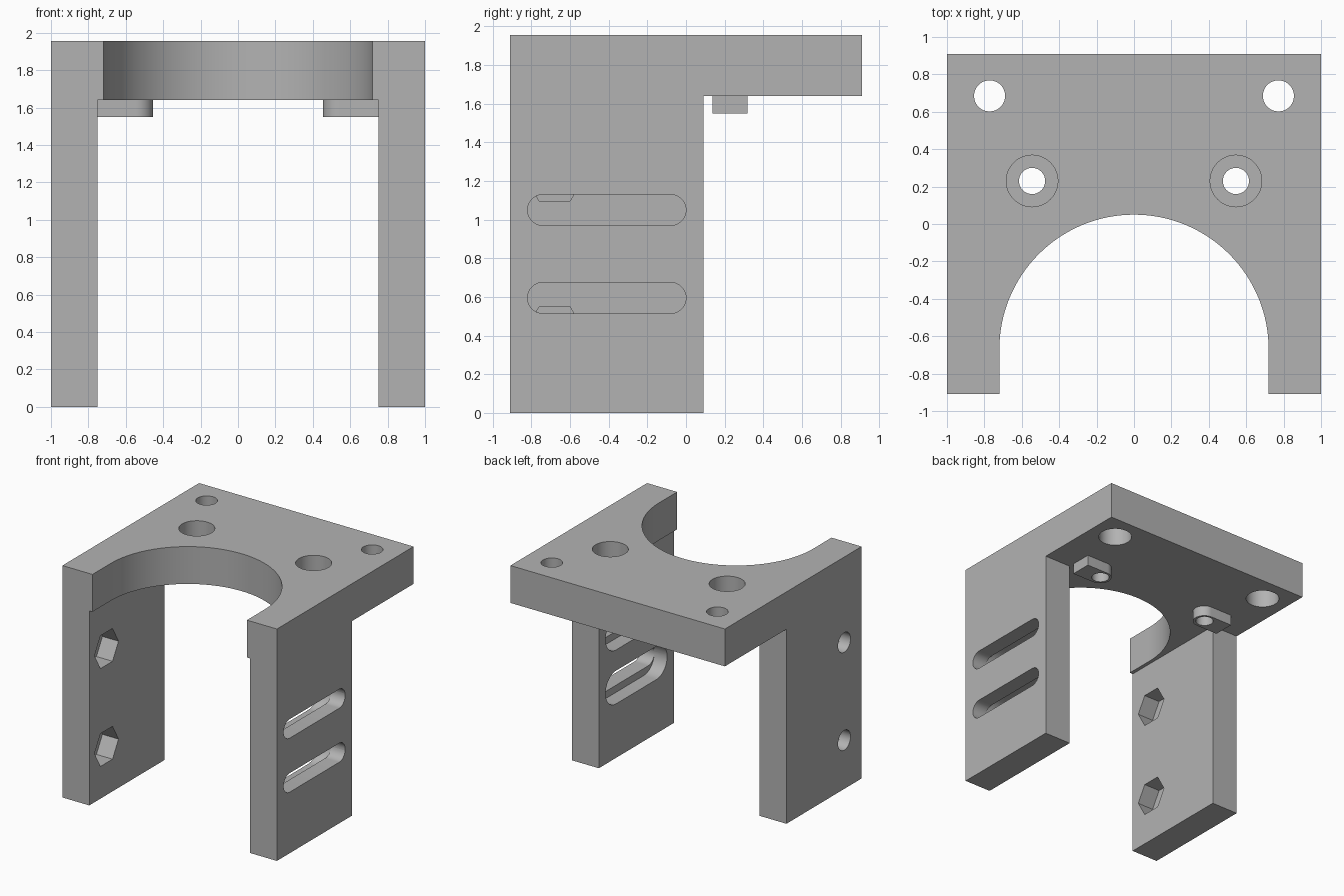
import bpy, bmesh, math
from mathutils import Vector

if "Cube" in bpy.data.objects:
    bpy.data.objects.remove(bpy.data.objects["Cube"])

grey = bpy.data.materials.new("plain grey")
grey.diffuse_color = (0.45, 0.45, 0.45, 1)
grey.use_nodes = True
grey.node_tree.nodes["Principled BSDF"].inputs["Base Color"].default_value = grey.diffuse_color


def prism(name, pts, axis, lo, hi):
    """Extrude a 2D outline: (x, y) along z, or (y, z) along x."""
    bm = bmesh.new()
    place = (lambda p, h: (p[0], p[1], h)) if axis == "z" else (lambda p, h: (h, p[0], p[1]))
    face = bm.faces.new([bm.verts.new(place(p, lo)) for p in pts])
    ext = bmesh.ops.extrude_face_region(bm, geom=[face])["geom"]
    shift = Vector(place((0, 0), hi - lo))
    bmesh.ops.translate(bm, vec=shift, verts=[v for v in ext if isinstance(v, bmesh.types.BMVert)])
    bmesh.ops.recalc_face_normals(bm, faces=bm.faces)
    mesh = bpy.data.meshes.new(name)
    bm.to_mesh(mesh)
    bm.free()
    obj = bpy.data.objects.new(name, mesh)
    bpy.context.collection.objects.link(obj)
    mesh.materials.append(grey)
    return obj


def rect(a0, a1, b0, b1):
    return [(a0, b0), (a1, b0), (a1, b1), (a0, b1)]


def arc(a, b, r, start, end, n):
    return [(a + r * math.cos(math.radians(start + (end - start) * i / n)),
             b + r * math.sin(math.radians(start + (end - start) * i / n))) for i in range(n + 1)]


def circle(a, b, r, n=48):
    return arc(a, b, r, 0, 360, n)[:-1]


def stadium(a0, a1, b, r):
    return arc(a0 + r, b, r, 90, 270, 20) + arc(a1 - r, b, r, -90, 90, 20)


def combine(body, other, operation):
    mod = body.modifiers.new(operation, "BOOLEAN")
    mod.operation, mod.solver, mod.object = operation, "EXACT", other
    bpy.context.view_layer.objects.active = body
    bpy.ops.object.modifier_apply(modifier=mod.name)
    bpy.data.objects.remove(other, do_unlink=True)


BOTTOM, TOP = 1.64, 1.955

# Top plate with the large arched opening at the front
outline = [(-1, -0.91), (-0.72, -0.91)] + arc(0, -0.67, 0.72, 180, 0, 64) + \
          [(0.72, -0.91), (1, -0.91), (1, 0.91), (-1, 0.91)]
bracket = prism("bracket", outline, "z", BOTTOM, TOP)

for s in (-1, 1):
    # Side leg
    lo, hi = sorted((s * 0.75, s * 1.0))
    combine(bracket, prism("leg", rect(-0.91, 0.09, 0, BOTTOM + 0.1), "x", lo, hi), "UNION")
    # Round-nosed boss under the plate
    nose = arc(0.545, 0.227, 0.091, 90, 270, 24) + [(0.75, 0.136), (0.75, 0.318)]
    boss = prism("boss", [(s * x, y) for x, y in nose], "z", 1.55, BOTTOM + 0.1)
    combine(bracket, boss, "UNION")

for s in (-1, 1):
    # Boss screw hole, counterbored from above
    combine(bracket, prism("bore", circle(s * 0.545, 0.23, 0.07), "z", 1.4, 2.1), "DIFFERENCE")
    combine(bracket, prism("bore", circle(s * 0.545, 0.23, 0.138), "z", 1.71, 2.1), "DIFFERENCE")
    # Rear corner hole, counterbored from below
    combine(bracket, prism("bore", circle(s * 0.772, 0.685, 0.083), "z", 1.4, 2.1), "DIFFERENCE")
    combine(bracket, prism("bore", circle(s * 0.772, 0.685, 0.132), "z", 1.4, 1.82), "DIFFERENCE")

# Right leg: long slots, wider on the inner face
for z in (0.595, 1.05):
    combine(bracket, prism("slot", stadium(-0.82, 0, z, 0.08), "x", 0.6, 1.2), "DIFFERENCE")
    combine(bracket, prism("slot", stadium(-0.82, 0, z, 0.14), "x", 0.6, 0.87), "DIFFERENCE")

# Left leg: round holes with hexagonal pockets on the inner face
for z in (0.41, 1.235):
    combine(bracket, prism("hole", circle(-0.68, z, 0.083), "x", -1.2, -0.6), "DIFFERENCE")
    combine(bracket, prism("pocket", circle(-0.68, z, 0.16, 6), "x", -0.9, -0.6), "DIFFERENCE")

# Merge coplanar faces and smooth the round walls
bm = bmesh.new()
bm.from_mesh(bracket.data)
bmesh.ops.remove_doubles(bm, verts=bm.verts, dist=0.0002)
bmesh.ops.dissolve_limit(bm, angle_limit=math.radians(0.5), verts=bm.verts, edges=bm.edges)
bm.to_mesh(bracket.data)
bm.free()
bpy.ops.object.select_all(action="DESELECT")
bracket.select_set(True)
bpy.context.view_layer.objects.active = bracket
bpy.ops.object.shade_smooth_by_angle(angle=math.radians(30))
